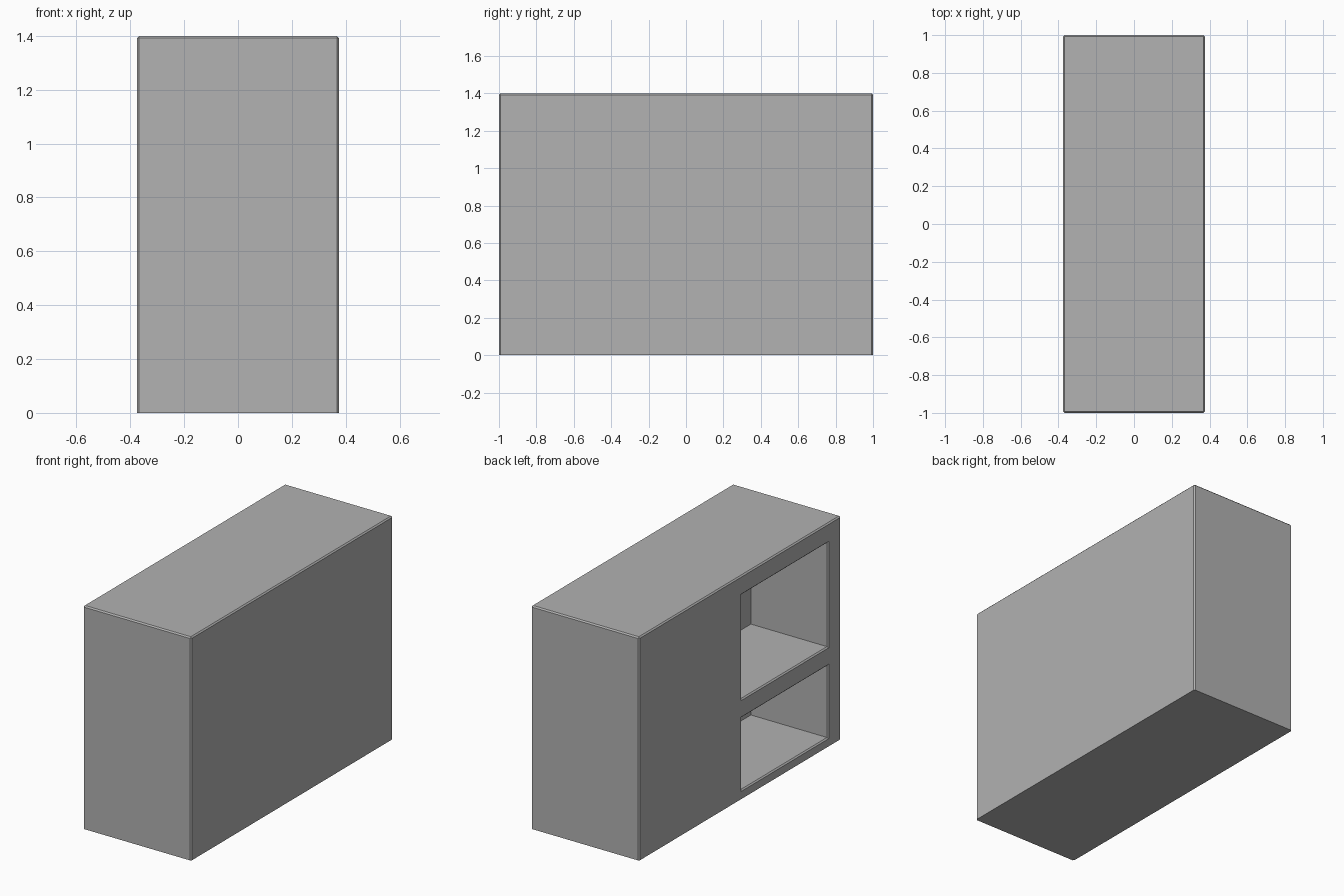
import bpy
import bmesh

W, D, H = 0.75, 2.0, 1.4
CHAMFER = 0.008
BACK_WALL_X = 0.16

if "Cube" in bpy.data.objects:
    bpy.data.objects.remove(bpy.data.objects["Cube"], do_unlink=True)

grey = bpy.data.materials.new("plain grey")
grey.use_nodes = True
colour = (0.445, 0.445, 0.445, 1)
grey.diffuse_color = colour
grey.node_tree.nodes["Principled BSDF"].inputs["Base Color"].default_value = colour


def make_object(name, bm):
    bmesh.ops.recalc_face_normals(bm, faces=bm.faces)
    mesh = bpy.data.meshes.new(name)
    bm.to_mesh(mesh)
    bm.free()
    mesh.materials.append(grey)
    obj = bpy.data.objects.new(name, mesh)
    bpy.context.collection.objects.link(obj)
    return obj


def niche_cutter(name, y0, y1, z0, z1):
    """Box with a flared mouth, so the opening gets a chamfered rim."""
    bm = bmesh.new()
    rings = []
    for x, g in ((-W / 2 - CHAMFER, 2 * CHAMFER), (-W / 2 + CHAMFER, 0), (BACK_WALL_X, 0)):
        corners = ((y0 - g, z0 - g), (y1 + g, z0 - g), (y1 + g, z1 + g), (y0 - g, z1 + g))
        rings.append([bm.verts.new((x, y, z)) for y, z in corners])
    for a, b in zip(rings, rings[1:]):
        for i in range(4):
            j = (i + 1) % 4
            bm.faces.new((a[i], a[j], b[j], b[i]))
    bm.faces.new(rings[0])
    bm.faces.new(rings[-1])
    cutter = make_object(name, bm)
    cutter.hide_render = True
    return cutter


# Cabinet body: chamfered everywhere except around the base
bm = bmesh.new()
bmesh.ops.create_cube(bm, size=1)
for v in bm.verts:
    v.co = (v.co.x * W, v.co.y * D, (v.co.z + 0.5) * H)
edges = [e for e in bm.edges if max(v.co.z for v in e.verts) > 0.1]
bmesh.ops.bevel(bm, geom=edges, offset=CHAMFER, offset_type='OFFSET',
                segments=1, profile=0.5, affect='EDGES')
body = make_object("cabinet_body", bm)

# Two open niches, one above the other, in the -x side
cutters = [
    niche_cutter("upper_niche_cutter", -0.872, -0.018, 0.626, 1.278),
    niche_cutter("lower_niche_cutter", -0.872, -0.018, 0.056, 0.507),
]
for cutter in cutters:
    mod = body.modifiers.new("niche", 'BOOLEAN')
    mod.operation = 'DIFFERENCE'
    mod.solver = 'EXACT'
    mod.object = cutter

# Bake the cuts and drop the cutters
depsgraph = bpy.context.evaluated_depsgraph_get()
baked = bpy.data.meshes.new_from_object(body.evaluated_get(depsgraph))
body.modifiers.clear()
body.data = baked
for cutter in cutters:
    bpy.data.objects.remove(cutter, do_unlink=True)
